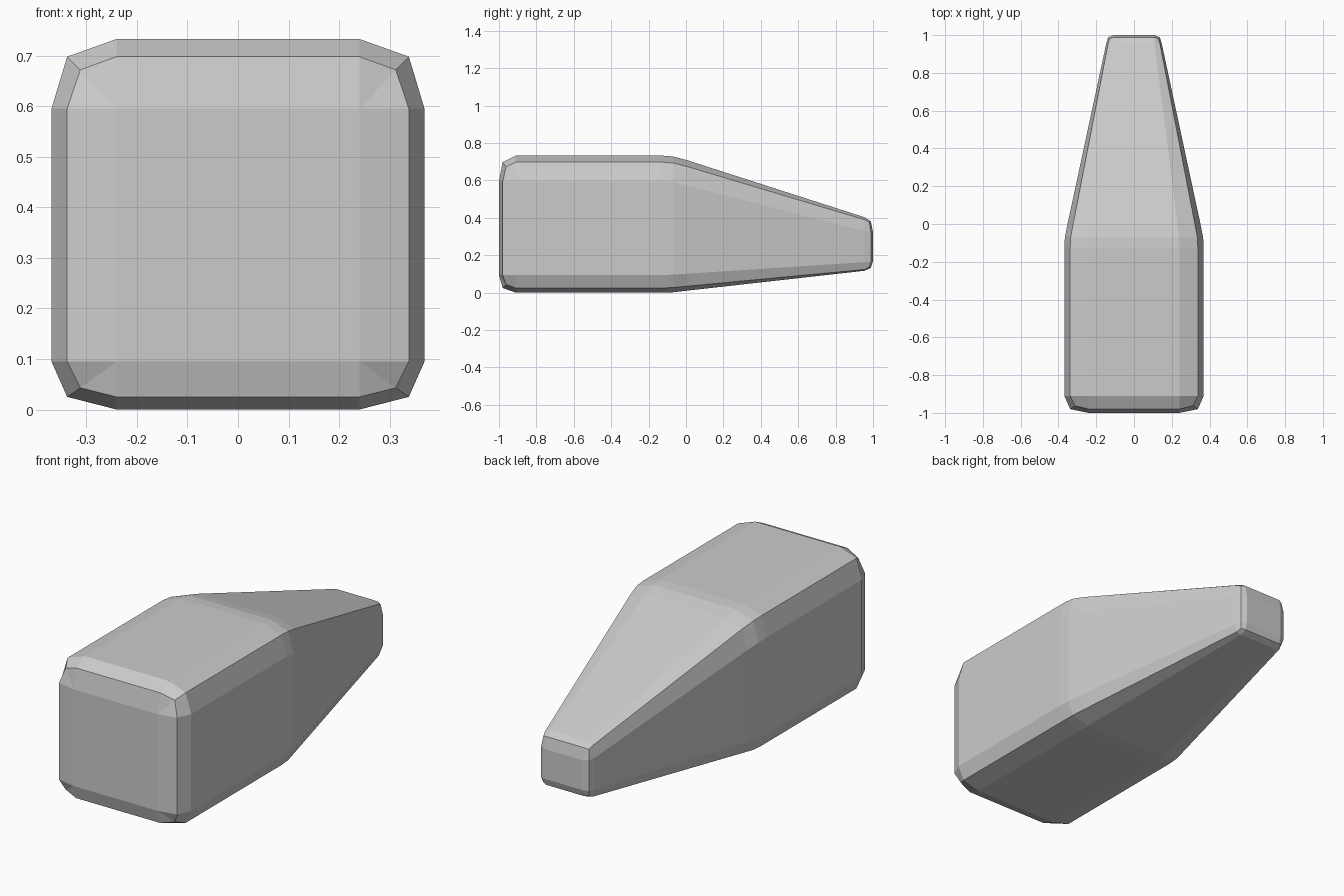
import bpy, bmesh

# Lengthwise sections: y, corner y, half-widths (inner, corner, outer),
# bottom heights and top heights (inner, corner, outer)
SECTIONS = [
    (-1.00, -1.00, (.24, .24, .24), (.097, .097, .097), (.597, .597, .597)),
    (-.98, -.962, (.24, .312, .338), (.027, .045, .097), (.70, .674, .597)),
    (-.91, -.91, (.24, .338, .369), (.002, .027, .097), (.735, .70, .597)),
    (-.13, -.13, (.24, .338, .369), (.002, .027, .097), (.735, .70, .597)),
    (-.07, -.07, (.238, .335, .366), (.004, .029, .098), (.730, .695, .592)),
    (0.00, 0.00, (.230, .322, .352), (.012, .036, .103), (.712, .678, .577)),
    (.955, .955, (.109, .137, .147), (.119, .126, .165), (.405, .392, .330)),
    (.988, .980, (.109, .130, .137), (.134, .138, .167), (.384, .378, .327)),
    (1.00, 1.00, (.109, .109, .109), (.169, .169, .169), (.324, .324, .324)),
]


def ring(bm, y, yc, w, b, t):
    ys = (y, yc, y)
    right_low = [(w[i], ys[i], b[i]) for i in range(3)]
    right_top = [(w[i], ys[i], t[i]) for i in (2, 1, 0)]
    right = right_low + right_top
    left = [(-x, yy, z) for x, yy, z in reversed(right)]
    return [bm.verts.new(p) for p in right + left]


# Chamfered block tapering towards the back
bm = bmesh.new()
rings = [ring(bm, *s) for s in SECTIONS]
for a, c in zip(rings, rings[1:]):
    for i in range(12):
        j = (i + 1) % 12
        bm.faces.new((a[i], a[j], c[j], c[i]))
bm.faces.new(rings[0])
bm.faces.new(rings[-1])
bmesh.ops.remove_doubles(bm, verts=bm.verts[:], dist=0.0005)
bmesh.ops.recalc_face_normals(bm, faces=bm.faces[:])
bmesh.ops.translate(bm, verts=bm.verts[:], vec=(0, 0, -0.002))
mesh = bpy.data.meshes.new("tapered_body")
bm.to_mesh(mesh)
bm.free()
body = bpy.data.objects.new("tapered_body", mesh)
bpy.context.collection.objects.link(body)
